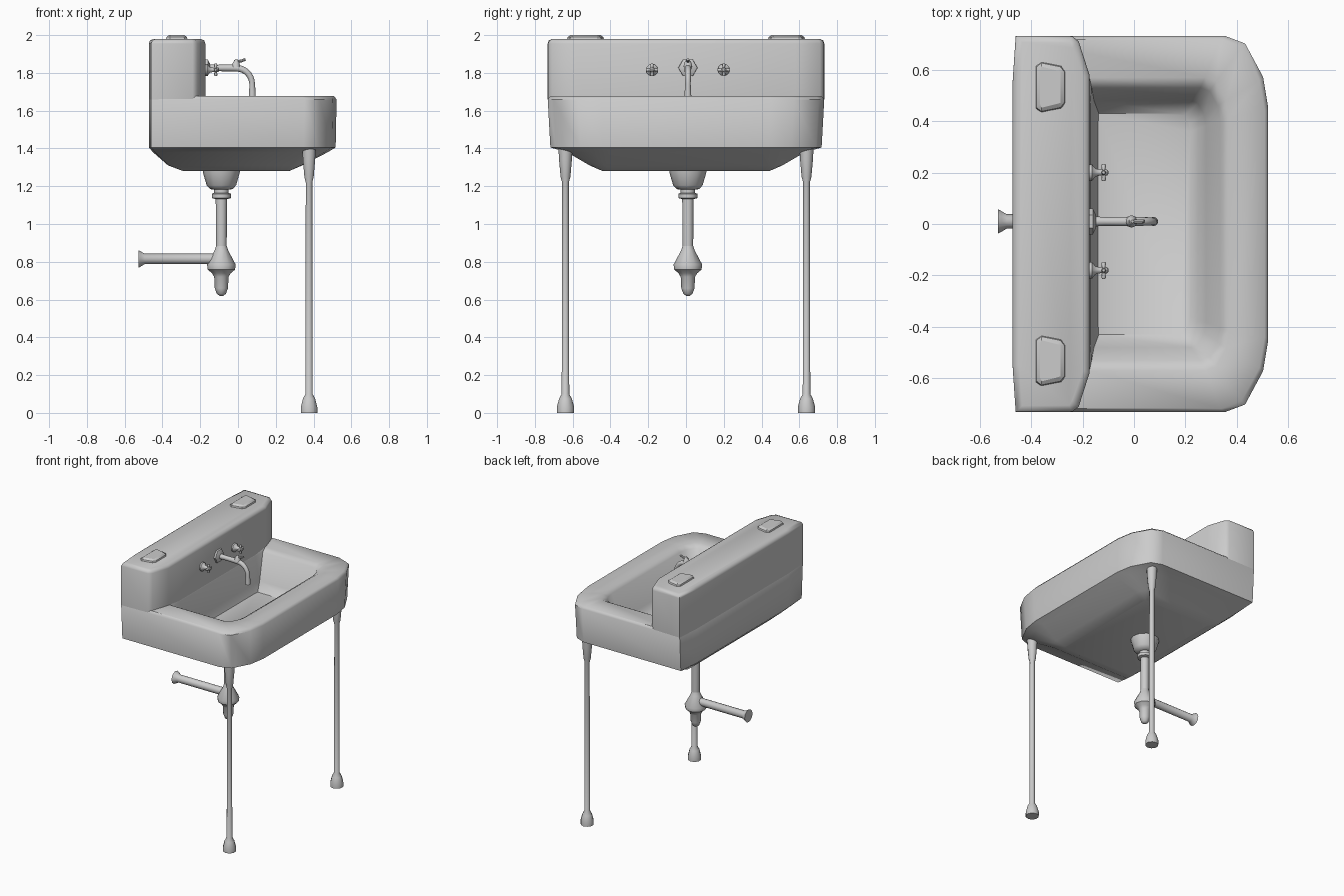
import bpy, bmesh, math
from mathutils import Vector

if "Cube" in bpy.data.objects:
    bpy.data.objects.remove(bpy.data.objects["Cube"])


def finish(bm, name, angle=50):
    bmesh.ops.recalc_face_normals(bm, faces=bm.faces)
    me = bpy.data.meshes.new(name)
    bm.to_mesh(me)
    bm.free()
    ob = bpy.data.objects.new(name, me)
    bpy.context.collection.objects.link(ob)
    bpy.ops.object.select_all(action='DESELECT')
    ob.select_set(True)
    bpy.context.view_layer.objects.active = ob
    bpy.ops.object.shade_smooth_by_angle(angle=math.radians(angle))
    return ob


def loft(name, rings, angle=50):
    """Skin a list of equal-length point rings and cap both ends."""
    bm = bmesh.new()
    loops = [[bm.verts.new(p) for p in r] for r in rings]
    n = len(loops[0])
    for a, b in zip(loops, loops[1:]):
        for i in range(n):
            j = (i + 1) % n
            bm.faces.new((a[i], a[j], b[j], b[i]))
    bm.faces.new(loops[0])
    bm.faces.new(loops[-1])
    return finish(bm, name, angle)


def sweep(name, path, sides=12, y=0.01, angle=40, phase=0.0):
    """Round section along (x, z, radius) points lying in a plane of constant y."""
    pts = [Vector((x, y, z)) for x, z, r in path]
    rings = []
    for i, p in enumerate(pts):
        t = (pts[min(i + 1, len(pts) - 1)] - pts[max(i - 1, 0)]).normalized()
        u = Vector((0, 1, 0))
        v = t.cross(u)
        rings.append([p + path[i][2] * (math.cos(a) * u + math.sin(a) * v)
                      for a in (phase + 2 * math.pi * k / sides for k in range(sides))])
    return loft(name, rings, angle)


def mirrored(half, z):
    return [(x, y, z) for x, y in half] + [(x, -y, z) for x, y in reversed(half)]


def basin_ring(xb, xf, w, s, z):
    """Plan outline: nearly square back, rounded front corners of scale s."""
    return mirrored([(xb, w - .18 * s), (xb + .012 * s, w), (xf - .17 * s, w),
                     (xf - .09 * s, w - .03 * s), (xf - .02 * s, w - .16 * s),
                     (xf, w - .28 * s)], z)


# Basin: underside, apron, rim, then down into the bowl
loft("basin", [basin_ring(*r) for r in (
    (-.29, .27, .44, .12, 1.28),
    (-.37, .34, .51, .3, 1.31),
    (-.45, .475, .63, .8, 1.38),
    (-.472, .517, .718, 1, 1.405),
    (-.472, .522, .732, 1, 1.66),
    (-.462, .508, .718, 1, 1.677),
    (-.18, .37, .57, .55, 1.677),
    (-.17, .335, .53, .45, 1.655),
    (-.16, .28, .48, .35, 1.46),
    (-.14, .22, .43, .25, 1.40))])


# Upright backsplash with rounded ends
def splash_ring(d, z):
    return mirrored([(-.472 + d, .55), (-.46 + d, .732 - d), (-.24 - d * .5, .73 - d),
                     (-.215 - d, .71 - d), (-.173 - d, .58 - d * .5)], z)


loft("backsplash", [splash_ring(0, 1.66), splash_ring(0, 1.955),
                    splash_ring(.006, 1.972), splash_ring(.025, 1.98)])

# Raised pads on the backsplash top
for side in (-1, 1):
    def pad(d, z):
        return [(x, side * .532 + y, z) for x, y in (
            (-.385 + d, -.085 + d), (-.36, -.1 + d), (-.28 - d, -.085 + d),
            (-.265 - d, -.06), (-.265 - d, .06), (-.28 - d, .085 - d),
            (-.36, .1 - d), (-.385 + d, .085 - d))]
    loft("top_pad", [pad(0, 1.97), pad(.006, 1.99), pad(.02, 2.0)], 30)

# Front legs
for side in (-1, 1):
    sweep("front_leg", [(.376, z, r) for z, r in (
        (0, .046), (.03, .046), (.075, .034), (.1, .02), (1.22, .018),
        (1.25, .026), (1.34, .034), (1.41, .038))], 10, side * .638)

# Drain: outlet cup, tailpipe with collar, trap body
sweep("drain_cup", [(-.088, z, r) for z, r in (
    (1.29, .1), (1.27, .097), (1.205, .078), (1.185, .06), (1.18, .03))], 12)
sweep("drain_pipe", [(-.088, z, r) for z, r in (
    (1.19, .038), (1.165, .038), (1.16, .05), (1.137, .05), (1.132, .03),
    (.87, .028))], 12)
sweep("drain_trap", [(-.088, z, r) for z, r in (
    (.885, .028), (.86, .036), (.785, .076), (.758, .072), (.74, .05),
    (.72, .038), (.66, .035), (.63, .024), (.62, .01))], 12)
sweep("waste_arm", [(-.09, .815, .028), (-.495, .815, .028), (-.515, .815, .04),
                    (-.528, .815, .047)], 12)

# Spout: wall flange, curved tube, little lever on top
sweep("spout_flange", [(-.18, 1.827, .052), (-.16, 1.827, .05), (-.148, 1.827, .025)], 6)
arc = [(-.01 + .085 * math.sin(a), 1.74 + .085 * math.cos(a), .018 - .002 * a)
       for a in (math.pi / 2 * k / 7 for k in range(8))]
sweep("spout", [(-.165, 1.826, .02), (-.11, 1.826, .017), (-.04, 1.826, .018)]
      + arc + [(.076, 1.7, .017), (.076, 1.677, .018)], 12)
sweep("spout_cap", [(-.01, 1.83, .024), (-.01, 1.855, .018), (-.006, 1.872, .006)], 10)
sweep("spout_lever", [(-.02, 1.862, .006), (.015, 1.862, .008), (.04, 1.872, .007)], 8)

# Taps: flared stem with a cross handle
for side in (-1, 1):
    y = .01 + side * .19
    sweep("tap_stem", [(-.18, 1.816, .032), (-.163, 1.816, .032), (-.15, 1.816, .016),
                       (-.13, 1.816, .011), (-.105, 1.816, .012), (-.1, 1.816, .006)], 12, y)
    for k in range(2):
        bar = sweep("tap_handle", [(0, z, r) for z, r in (
            (-.033, .006), (-.028, .009), (0, .006), (.028, .009), (.033, .006))], 8, 0)
        bar.location = (-.118, y, 1.816)
        bar.rotation_euler.x = k * math.pi / 2
